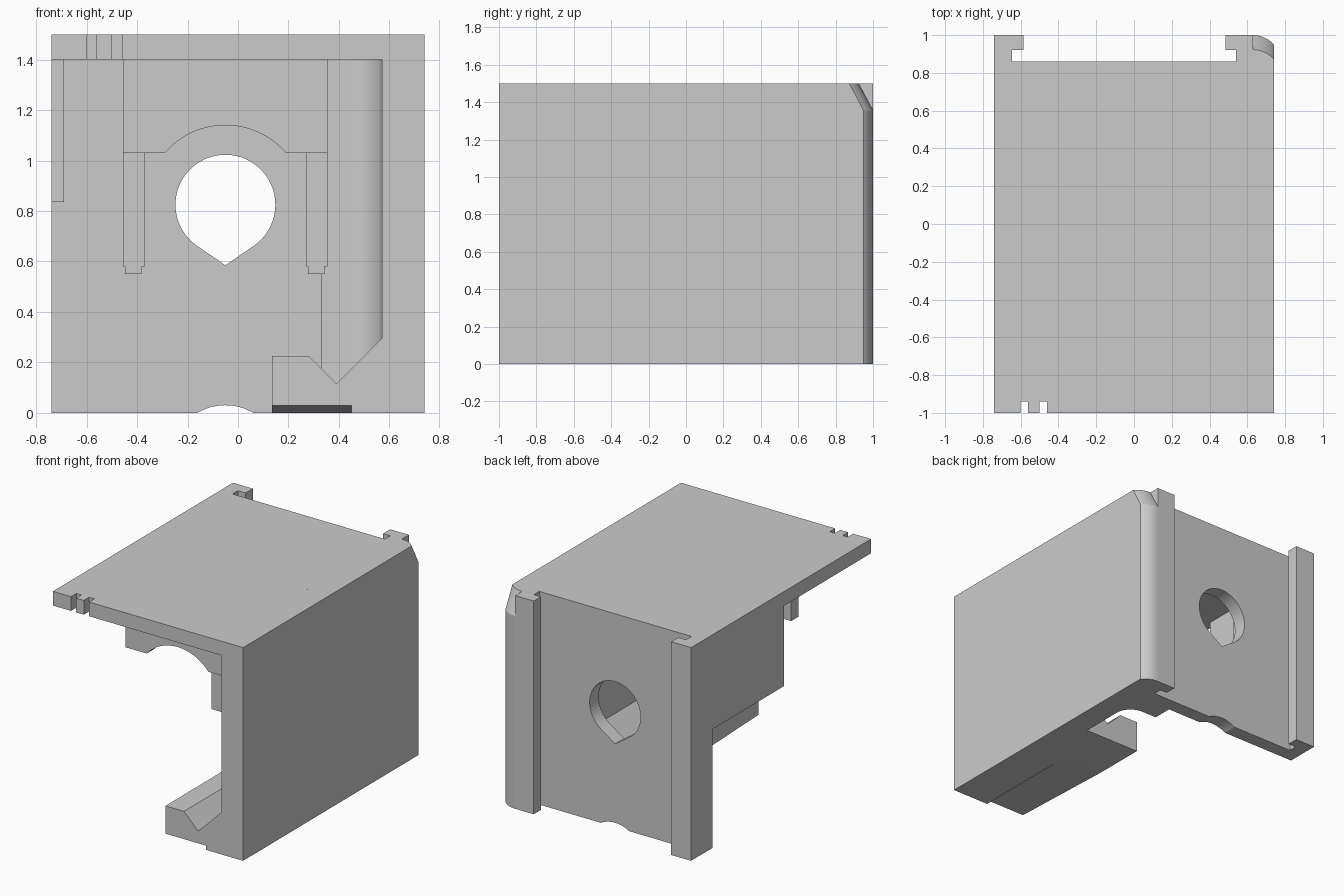
import bpy, bmesh
from math import sin, cos, radians
from mathutils import Vector

if "Cube" in bpy.data.objects:
    bpy.data.objects.remove(bpy.data.objects["Cube"], do_unlink=True)

grey = bpy.data.materials.new("plain grey")
grey.use_nodes = True
grey.diffuse_color = (0.6, 0.6, 0.6, 1)
grey.node_tree.nodes["Principled BSDF"].inputs["Base Color"].default_value = (0.6, 0.6, 0.6, 1)


def prism(name, profile, axis, lo, hi, tweak=None):
    """Extrude a flat profile along one axis; the profile uses the other two axes in order."""
    bm = bmesh.new()

    def place(p, depth):
        co = list(p)
        co.insert("xyz".index(axis), depth)
        return Vector(co)

    bottom = bm.faces.new([bm.verts.new(place(p, lo)) for p in profile])
    new = bmesh.ops.extrude_face_region(bm, geom=[bottom])["geom"]
    shift = place((0, 0), hi - lo)
    for v in (g for g in new if isinstance(g, bmesh.types.BMVert)):
        v.co += shift
        if tweak:
            tweak(v)
    bmesh.ops.recalc_face_normals(bm, faces=bm.faces)
    mesh = bpy.data.meshes.new(name)
    bm.to_mesh(mesh)
    bm.free()
    mesh.materials.append(grey)
    ob = bpy.data.objects.new(name, mesh)
    bpy.context.collection.objects.link(ob)
    return ob


def box(name, x, y, z):
    return prism(name, [(x[0], y[0]), (x[1], y[0]), (x[1], y[1]), (x[0], y[1])], "z", *z)


def arc(cx, cy, r, start, end, n=24):
    steps = [radians(start + (end - start) * i / n) for i in range(n + 1)]
    return [(cx + r * cos(a), cy + r * sin(a)) for a in steps]


def cut(ob, cutter):
    cutter.hide_render = True
    cutter.hide_set(True)
    mod = ob.modifiers.new("cut", "BOOLEAN")
    mod.operation = "DIFFERENCE"
    mod.solver = "EXACT"
    mod.object = cutter


def smooth(ob):
    bpy.ops.object.select_all(action="DESELECT")
    ob.select_set(True)
    bpy.context.view_layer.objects.active = ob
    bpy.ops.object.shade_smooth_by_angle(angle=radians(25))


# Top plate with two small slots in the front edge
top_plan = [(-0.74, -1)]
for x in (-0.60, -0.50):
    top_plan += [(x, -1), (x, -0.94), (x + 0.04, -0.94), (x + 0.04, -1)]
top_plan += [(0.57, -1), (0.57, 0.86), (-0.74, 0.86)]
prism("top_plate", top_plan, "z", 1.4, 1.5)

# Side wall and the short skirt on the opposite side
box("side_wall", (0.57, 0.74), (-1, 0.86), (0, 1.5))
box("side_skirt", (-0.74, -0.69), (-0.03, 0.76), (0.835, 1.4))

# Back wall with teardrop hole and shallow arc in the lower edge
back = prism("back_wall", [(-0.74, 0), *arc(-0.05, -0.187, 0.217, 120.5, 59.5),
                           (0.57, 0), (0.57, 1.4), (-0.74, 1.4)], "y", 0.76, 0.86)
teardrop = [(-0.05, 0.585)] + arc(-0.05, 0.825, 0.198, -55.6, 235.6, 48)
cut(back, prism("hole_cutter", teardrop, "y", 0.6, 1.1))
smooth(back)

# Thick inner corner with a fillet into the side wall
smooth(prism("inner_corner", [(0.33, 0.62), *arc(0.45, 0.5, 0.12, 90, 0, 12),
                              (0.57, 0.76), (0.33, 0.76)], "z", 0, 1.4))

# Vertical ribs on the back wall, each with a small lower tab
for side, x in (("right", -0.455), ("left", 0.27)):
    box(side + "_rib", (x, x + 0.085), (0.6, 0.76), (0.58, 1.03))
    box(side + "_rib_tab", (x + 0.007, x + 0.073), (0.6, 0.76), (0.55, 0.58))

# Arched cross rib hanging under the top plate
smooth(prism("arched_rib", [(-0.455, 1.4), (-0.455, 1.03),
                            *arc(-0.05, 0.823, 0.317, 139.2, 40.8),
                            (0.355, 1.03), (0.355, 1.4)], "y", -0.6, -0.52))

# Foot with a V groove, its underside ramped up towards the front
foot = prism("foot", [(0.135, 0), (0.135, 0.225), (0.28, 0.225), (0.39, 0.115),
                      (0.57, 0.295), (0.57, 0)], "y", -1, 0.19)
cut(foot, prism("ramp_cutter", [(-1.2, 0.037), (0, -0.0066), (0, -0.1), (-1.2, -0.1)],
                "x", 0, 0.45))

# Hooked rails on the back
prism("right_rail", [(-0.74, 0.86), (-0.645, 0.86), (-0.645, 0.92), (-0.585, 0.92),
                     (-0.585, 1), (-0.74, 1)], "z", 0, 1.5)
prism("left_rail", [(0.63, 0.86), (0.54, 0.86), (0.54, 0.92), (0.485, 0.92),
                    (0.485, 1), (0.63, 1)], "z", 0, 1.5)


# Rounded outer corner that leans inwards at the top
def lean(v):
    if v.co.y > 0.9:
        v.co.y -= 0.077


corner = [(0.63, 0.86), (0.74, 0.86)] + arc(0.63, 0.854, 0.146, 41.1, 90, 10)
smooth(prism("rounded_corner", corner, "z", 0, 1.355))
smooth(prism("rounded_corner_top", corner, "z", 1.355, 1.5, lean))
